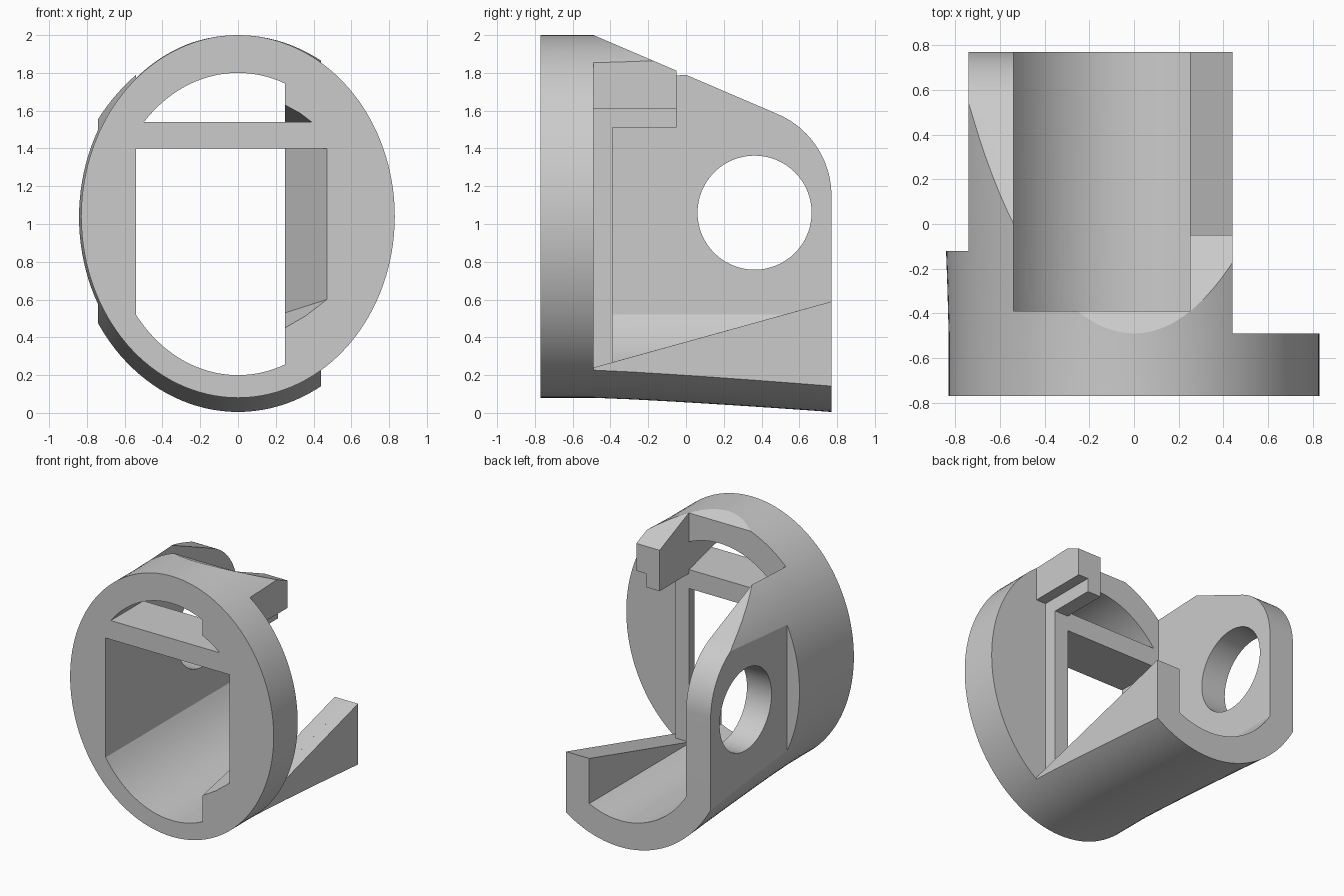
import bpy, bmesh, math

if "Cube" in bpy.data.objects:
    bpy.data.objects.remove(bpy.data.objects["Cube"], do_unlink=True)

grey = bpy.data.materials.new("plain grey")
grey.use_nodes = True
grey.diffuse_color = (0.6, 0.6, 0.6, 1)
grey.node_tree.nodes["Principled BSDF"].inputs["Base Color"].default_value = (0.6, 0.6, 0.6, 1)


def make_object(name, bm):
    bmesh.ops.recalc_face_normals(bm, faces=bm.faces)
    mesh = bpy.data.meshes.new(name)
    bm.to_mesh(mesh)
    bm.free()
    mesh.materials.append(grey)
    obj = bpy.data.objects.new(name, mesh)
    bpy.context.collection.objects.link(obj)
    return obj


def loft(name, rings):
    """Skin a series of equal-length point rings and cap both ends."""
    bm = bmesh.new()
    loops = [[bm.verts.new(p) for p in ring] for ring in rings]
    n = len(loops[0])
    for a, b in zip(loops, loops[1:]):
        for i in range(n):
            j = (i + 1) % n
            bm.faces.new((a[i], a[j], b[j], b[i]))
    bm.faces.new(loops[0])
    bm.faces.new(loops[-1])
    return make_object(name, bm)


def prism_x(name, profile, x0, x1):
    return loft(name, [[(x, y, z) for y, z in profile] for x in (x0, x1)])


def prism_y(name, profile, y0, y1):
    return loft(name, [[(x, y, z) for x, z in profile] for y in (y0, y1)])


def hull(name, points):
    bm = bmesh.new()
    for p in points:
        bm.verts.new(p)
    bmesh.ops.convex_hull(bm, input=bm.verts)
    return make_object(name, bm)


def cut(target, cutter):
    cutter.hide_render = True
    mod = target.modifiers.new("cut", "BOOLEAN")
    mod.operation = "DIFFERENCE"
    mod.solver = "EXACT"
    mod.object = cutter
    bpy.context.view_layer.objects.active = target
    bpy.ops.object.modifier_apply(modifier=mod.name)
    bpy.data.objects.remove(cutter, do_unlink=True)


def outer_ring(y, segments=128):
    t = max(0, (y + 0.49) / 1.26) ** 1.2
    a, b, c = 0.83 + 0.05 * t, 0.96 + 0.06 * t, 1.04 - 0.015 * t
    return [(a * math.cos(k * math.tau / segments), y,
             c + b * math.sin(k * math.tau / segments)) for k in range(segments)]


def bore_z(x, side):
    return 1 + side * 0.8 * math.sqrt(1 - (x / 0.675) ** 2)


def bore_arc(x0, x1, side, steps=32):
    xs = [x0 + (x1 - x0) * k / steps for k in range(steps + 1)]
    return [(x, bore_z(x, side)) for x in xs]


LEFT, RIGHT, FRONT, STEP, BACK = -0.54, 0.25, -0.77, -0.39, 0.77

# Outer oval shell, flaring slightly towards the back
body = loft("oval_housing", [outer_ring(y) for y in (FRONT, -0.49, -0.28, -0.07, 0.14, 0.35, 0.56, BACK)])

# Sloping roof line with a rounded rear corner
corner = [(0.30 + 0.47 * math.sin(a), 1.15 + 0.47 * math.cos(a))
          for a in (math.radians(23 + 67 * k / 20) for k in range(21))]
cut(body, prism_x("roof_cut", [(-0.49, 2.0)] + corner + [(1, 1.15), (1, 2.5), (-0.49, 2.5)], -1.2, 1.2))

# Side trims
cut(body, prism_x("left_trim", [(-0.12, -1), (1, -1), (1, 3), (-0.12, 3)], -1.2, -0.74))
cut(body, prism_x("right_trim", [(-0.49, -1), (1, -1), (1, 3), (-0.49, 3)], 0.44, 1.2))

# Front window and the opening above the crossbar
cut(body, prism_y("window", bore_arc(LEFT, RIGHT, -1) + [(RIGHT, 1.4), (LEFT, 1.4)], -1, -0.3))
cut(body, prism_y("upper_opening", [(RIGHT, 1.54)] + bore_arc(RIGHT, -0.498, 1), -1, -0.3))

# Open trough behind the front frame
cut(body, prism_y("trough", bore_arc(LEFT, RIGHT, -1) + [(RIGHT, 2.5), (LEFT, 2.5)], STEP, 1))

# Space between the low right wall and the upper block
cut(body, prism_x("side_gap", [(STEP, 0.268), (0.85, 0.612), (0.85, 2.5), (-0.05, 2.5),
                               (-0.05, 1.51), (STEP, 1.51)], 0.24, 1.2))
cut(body, prism_x("side_step", [(-0.49, 0.24), (0.85, 0.612), (0.85, 1.61), (-0.49, 1.61)], 0.36, 1.2))

# Slanted right side of the window and of the upper opening
front_lower = [(0.24, 0.445), (0.36, 0.515), (0.47, 0.6), (0.47, 1.4), (0.24, 1.4)]
cut(body, hull("window_slant", [(x, FRONT, z) for x, z in front_lower]
               + [(x, FRONT - 0.1, z) for x, z in front_lower]
               + [(x, -0.4, z) for x in (0.24, RIGHT) for z in (0.53, 1.4)]))
front_upper = [(0.24, 1.54), (0.39, 1.54), (0.33, 1.586), (0.24, 1.635)]
cut(body, hull("opening_slant", [(x, FRONT, z) for x, z in front_upper]
               + [(x, FRONT - 0.1, z) for x, z in front_upper]
               + [(x, -0.4, 1.54) for x in (0.24, RIGHT)]))

# Round hole through the tall wall
cut(body, prism_x("wall_hole", [(0.363 + 0.302 * math.cos(k * math.tau / 64),
                                 1.06 + 0.302 * math.sin(k * math.tau / 64)) for k in range(64)], -1.2, -0.4))

# Smooth shading with crisp edges
bpy.ops.object.select_all(action="DESELECT")
body.select_set(True)
bpy.context.view_layer.objects.active = body
bpy.ops.object.shade_smooth_by_angle(angle=math.radians(20))
